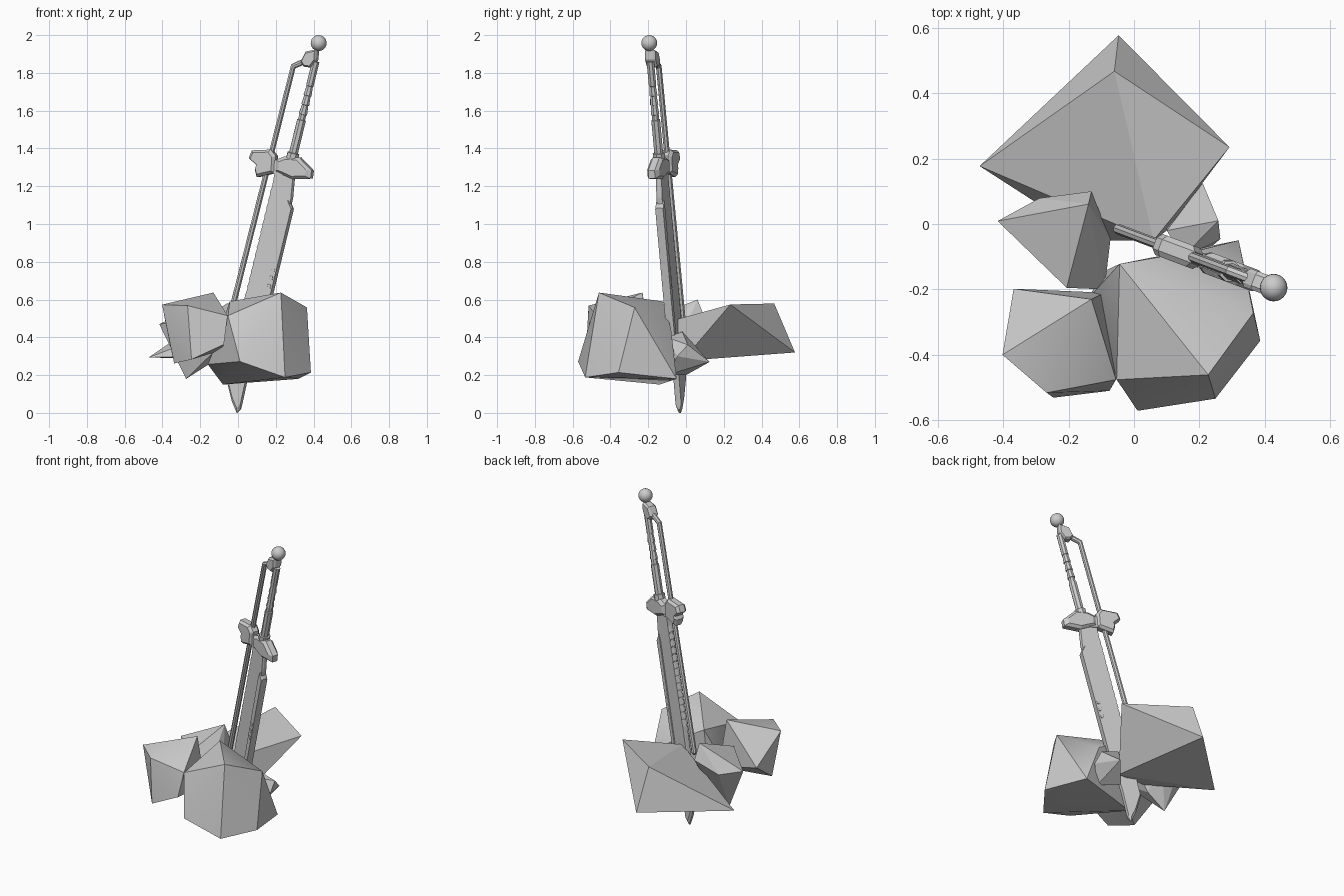
import bpy, bmesh
from mathutils import Vector

if "Cube" in bpy.data.objects:
    bpy.data.objects.remove(bpy.data.objects["Cube"])

U = Vector((0.936, -0.352, 0))       # sword width direction, seen from above
N = Vector((0.352, 0.936, 0))        # sword thickness direction


def sword(x, z, t=0.0):
    """Front-view point (x, z) placed in the leaning sword's plane, t = depth."""
    return Vector((0, -0.034, z)) + U * (x / 0.936) + N * t


def link(name, bm, angle=None):
    bmesh.ops.recalc_face_normals(bm, faces=bm.faces)
    me = bpy.data.meshes.new(name)
    bm.to_mesh(me)
    bm.free()
    ob = bpy.data.objects.new(name, me)
    bpy.context.collection.objects.link(ob)
    if angle:
        bpy.ops.object.select_all(action='DESELECT')
        ob.select_set(True)
        bpy.context.view_layer.objects.active = ob
        bpy.ops.object.shade_smooth_by_angle(angle=angle)
    return ob


def plate(name, prof, half, rim=0.0, scale=1.0):
    """Plate in the sword plane; faces at +-half may shrink, rim at +-rim."""
    bm = bmesh.new()
    cx = sum(p[0] for p in prof) / len(prof)
    cz = sum(p[1] for p in prof) / len(prof)
    levels = [(-half, scale), (-rim, 1), (rim, 1), (half, scale)]
    if rim == 0:
        levels.pop(1)
    rings = [[bm.verts.new(sword(cx + (x - cx) * s, cz + (z - cz) * s, t))
              for x, z in prof] for t, s in levels]
    n = len(prof)
    for a, b in zip(rings, rings[1:]):
        for i in range(n):
            j = (i + 1) % n
            bm.faces.new((a[i], a[j], b[j], b[i]))
    bm.faces.new(rings[0])
    bm.faces.new(rings[-1])
    return link(name, bm)


def tube(name, pts, res=2):
    """Round bar through front-view points (x, z, radius)."""
    cu = bpy.data.curves.new(name, 'CURVE')
    cu.dimensions = '3D'
    cu.bevel_depth = 1.0
    cu.bevel_resolution = res
    cu.use_fill_caps = True
    sp = cu.splines.new('POLY')
    sp.points.add(len(pts) - 1)
    for p, (x, z, r) in zip(sp.points, pts):
        p.co = (*sword(x, z), 1)
        p.radius = r
    ob = bpy.data.objects.new(name, cu)
    bpy.context.collection.objects.link(ob)
    bpy.ops.object.select_all(action='DESELECT')
    ob.select_set(True)
    bpy.context.view_layer.objects.active = ob
    bpy.ops.object.convert(target='MESH')
    bpy.ops.object.shade_smooth_by_angle(angle=0.6)


def rock(name, pts, angle=None):
    """Faceted boulder: convex hull of its corners."""
    bm = bmesh.new()
    for p in pts:
        bm.verts.new(p)
    res = bmesh.ops.convex_hull(bm, input=bm.verts)
    junk = [v for v in res['geom_interior'] if isinstance(v, bmesh.types.BMVert)]
    bmesh.ops.delete(bm, geom=junk, context='VERTS')
    bmesh.ops.dissolve_limit(bm, angle_limit=0.09, verts=bm.verts, edges=bm.edges)
    link(name, bm, angle)


# boulders
rock("front_boulder", [
    (-.044, -.122, .59), (.227, -.461, .637), (.365, -.272, .558), (.386, -.357, .214),
    (.249, -.534, .188), (.011, -.571, .272), (-.053, -.476, .515), (-.08, -.139, .15),
    (.32, -.05, .18), (.353, -.19, .365), (-.16, -.25, .257), (.2, -.08, .45)], 0.6)
rock("left_boulder", [
    (-.402, -.4, .573), (-.267, -.516, .568), (-.246, -.531, .283), (-.075, -.51, .362),
    (-.055, -.476, .515), (-.13, -.23, .637), (-.368, -.198, .4), (-.338, -.4, .262),
    (-.09, -.21, .33)], 0.6)
rock("middle_boulder", [
    (-.139, .061, .6), (-.13, .1, .5), (-.417, .009, .47), (-.289, .079, .44),
    (-.072, -.046, .36), (-.206, -.195, .5), (-.09, -.2, .36), (-.275, -.05, .18),
    (-.15, -.05, .26)])
rock("back_boulder", [
    (-.047, .577, .32), (-.06, .467, .579), (-.472, .177, .294), (.292, .235, .574),
    (.06, -.05, .495), (.1, -.02, .275), (-.12, -.05, .3)])
rock("small_boulder", [
    (.21, .125, .27), (.258, .01, .36), (.264, -.046, .3), (.1, -.02, .43),
    (.15, -.1, .4), (.1, 0, .2), (.2, -.1, .2)])

# blade with a toothed back edge
teeth = []
for i in range(14):
    z = 0.62 + 0.043 * i
    x = 0.042 + 0.242 * (z - 0.62)
    teeth += [(x, z), (x + 0.012, z + 0.034)]
plate("blade", [(-.005, 0), (.014, .02), (.047, .17), (.165, .62), (.29, 1.14),
                (.305, 1.3), (.205, 1.3)] + teeth[::-1] + [(-.058, .17), (-.03, .06)],
      0.016, 0.006, 0.97)

# cutting edge strip and its small slots
plate("blade_edge", [(.075, .3), (.1, .3), (.29, 1.085), (.272, 1.13), (.258, 1.09)], 0.022, 0.01, 0.98)
for i in range(3):
    z = 0.66 + 0.045 * i
    x = 0.15 + 0.242 * (z - 0.62)
    plate("edge_slot_%d" % (i + 1), [(x, z), (x + .018, z - .006), (x + .024, z + .018),
                                     (x + .006, z + .024)], 0.024, 0.018, 0.9)

# guard, two wings and a bridge
plate("guard_left", [(.063, 1.35), (.08, 1.39), (.18, 1.394), (.206, 1.36), (.2, 1.27),
                     (.105, 1.248), (.095, 1.29), (.105, 1.31)], 0.034, 0.018, 0.8)
plate("guard_right", [(.206, 1.34), (.25, 1.357), (.33, 1.352), (.396, 1.283), (.39, 1.24),
                      (.295, 1.237), (.2, 1.28)], 0.034, 0.018, 0.75)
plate("guard_bridge", [(.17, 1.27), (.26, 1.26), (.27, 1.34), (.18, 1.34)], 0.022)

# long back rod, bent into the pommel block
tube("back_rod", [(-.052, .47, .004), (-.048, .485, .016), (.293, 1.835, .016), (.36, 1.865, .016)])

# grip with collars
gx = lambda z: 0.29 + 0.243 * (z - 1.36)
rings = [(1.33, .034), (1.375, .034), (1.377, .025), (1.55, .025), (1.552, .02), (1.58, .02),
         (1.582, .024), (1.63, .018), (1.632, .023), (1.68, .018), (1.682, .023),
         (1.73, .018), (1.732, .021), (1.86, .021)]
tube("grip", [(gx(z), z, r) for z, r in rings])

# pommel block and ball
plate("pommel_block", [(.338, 1.86), (.365, 1.913), (.423, 1.925), (.42, 1.87), (.39, 1.828),
                       (.354, 1.833)], 0.03, 0.018, 0.8)
bm = bmesh.new()
bmesh.ops.create_uvsphere(bm, u_segments=24, v_segments=12, radius=0.042)
bmesh.ops.translate(bm, verts=bm.verts, vec=sword(.427, 1.958))
link("pommel_ball", bm, 1.0)
